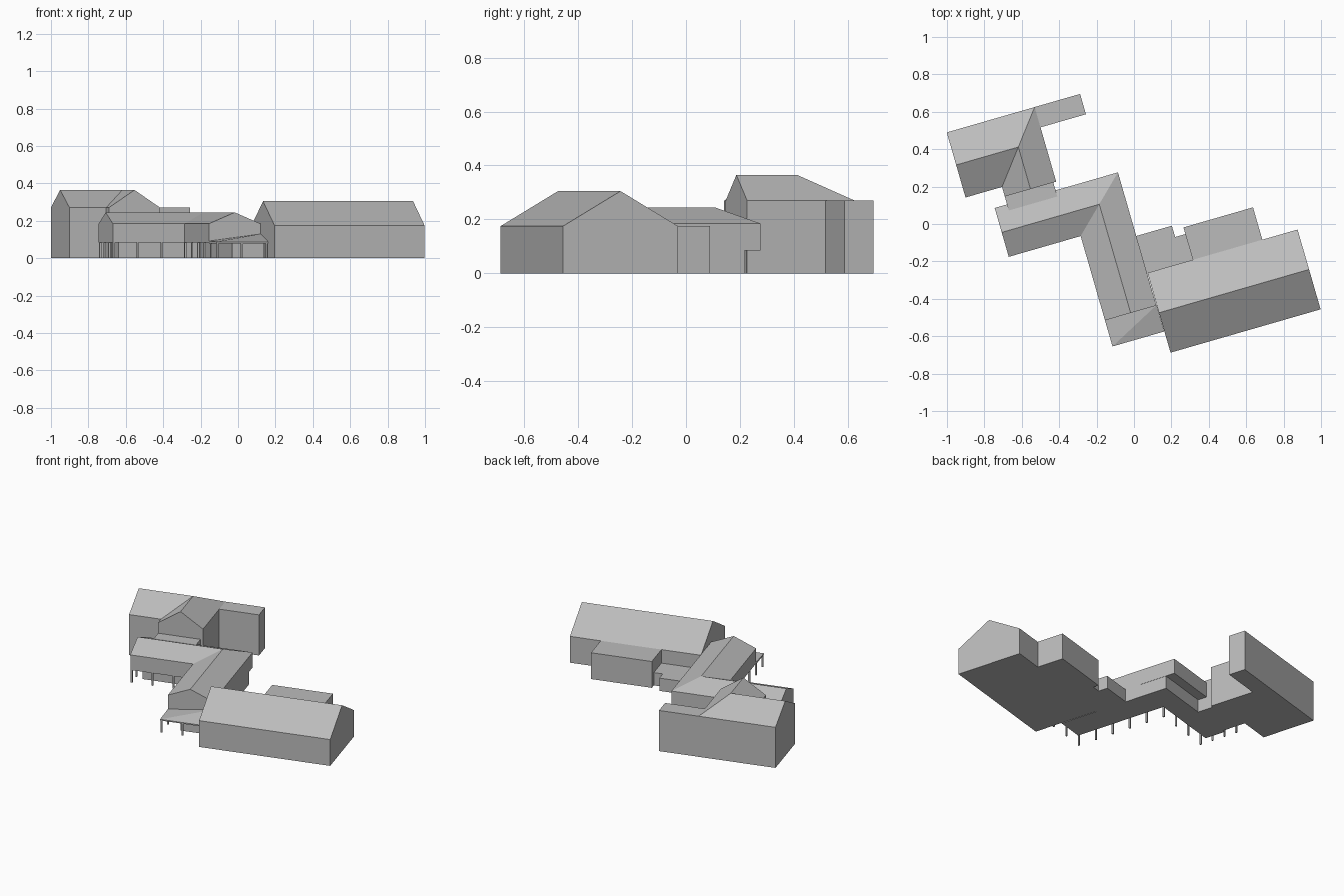
import bpy, math

cube = bpy.data.objects.get("Cube")
if cube:
    bpy.data.objects.remove(cube, do_unlink=True)

# Single plain colour
GREY = (0.5, 0.5, 0.5, 1.0)
mat = bpy.data.materials.new("plain_grey")
mat.use_nodes = True
mat.diffuse_color = GREY
bsdf = mat.node_tree.nodes["Principled BSDF"]
bsdf.inputs["Base Color"].default_value = GREY
bsdf.inputs["Roughness"].default_value = 0.8

SITE_ANGLE = math.radians(16.1)   # the whole complex is turned on its site


def add_mesh(name, verts, faces):
    me = bpy.data.meshes.new(name)
    me.from_pydata(verts, [], faces)
    me.materials.append(mat)
    ob = bpy.data.objects.new(name, me)
    ob.rotation_euler.z = SITE_ANGLE
    bpy.context.collection.objects.link(ob)
    return ob


def box(name, u0, u1, v0, v1, z0, z1):
    verts = [(u, v, z) for z in (z0, z1)
             for u, v in ((u0, v0), (u1, v0), (u1, v1), (u0, v1))]
    faces = [(3, 2, 1, 0), (4, 5, 6, 7)]
    faces += [(i, (i + 1) % 4, (i + 1) % 4 + 4, i + 4) for i in range(4)]
    return add_mesh(name, verts, faces)


def gabled_hall(name, u0, u1, v0, v1, eave, ridge):
    vm = (v0 + v1) / 2
    section = [(v0, 0), (v1, 0), (v1, eave), (vm, ridge), (v0, eave)]
    verts = [(u, v, z) for u in (u0, u1) for v, z in section]
    faces = [(4, 3, 2, 1, 0), (5, 6, 7, 8, 9)]
    faces += [(i, (i + 1) % 5, (i + 1) % 5 + 5, i + 5) for i in range(5)]
    return add_mesh(name, verts, faces)


def l_building(name, u0, us, u1, v0, vs, v1, z0, eave, ridge):
    """L plan: one gable faces -u, the other -v, joined by a hip and a valley."""
    um, vm = (us + u1) / 2, (vs + v1) / 2
    plan = [(u0, vs), (us, vs), (us, v0), (u1, v0), (u1, v1), (u0, v1)]
    verts = [(u, v, z) for z in (z0, eave) for u, v in plan]
    verts += [(u0, vm, ridge), (um, vm, ridge), (um, v0, ridge)]
    ra, rc, rb = 12, 13, 14
    faces = [
        (5, 4, 3, 2, 1, 0),                                        # floor
        (0, 1, 7, 6), (1, 2, 8, 7), (3, 4, 10, 9), (4, 5, 11, 10),  # walls
        (5, 0, 6, ra, 11), (2, 3, 9, rb, 8),                       # gables
        (6, 7, rc, ra), (7, 8, rb, rc),                            # inner slopes
        (9, 10, rc, rb), (10, 11, ra, rc),                         # outer slopes
    ]
    return add_mesh(name, verts, faces)


# Large hall with its flat annexes
gabled_hall("main_hall", -0.003, 0.832, -0.715, -0.271, 0.175, 0.305)
box("hall_annex", 0.249, 0.636, -0.275, -0.091, 0, 0.175)
box("low_annex", -0.008, 0.192, -0.275, -0.065, 0, 0.085)
box("low_annex_link", 0.19, 0.25, -0.275, -0.128, 0, 0.085)

# Raised L-shaped wing with recessed ground floor
FLOOR = 0.085
l_building("raised_wing", -0.692, -0.292, -0.006, -0.452, 0.017, 0.289,
           FLOOR, 0.185, 0.245)
box("ground_floor_west", -0.64, -0.007, 0.09, 0.228, 0, FLOOR)
box("ground_floor_south", -0.185, -0.007, -0.53, 0.1, 0, FLOOR)

# Entrance canopy: warped roof rising to the corner by the hall
canopy = [(-0.292, -0.597), (-0.004, -0.597), (-0.004, -0.45), (-0.292, -0.45)]
heights = [0.088, 0.088, 0.13, 0.092]
add_mesh("entrance_canopy",
         [(u, v, 0.08) for u, v in canopy] +
         [(u, v, z) for (u, v), z in zip(canopy, heights)],
         [(3, 2, 1, 0), (4, 5, 6), (4, 6, 7)] +
         [(i, (i + 1) % 4, (i + 1) % 4 + 4, i + 4) for i in range(4)])

# Tall L-shaped house, flat block and link to the wing
l_building("tall_house", -0.826, -0.623, -0.337, 0.333, 0.386, 0.748,
           0, 0.27, 0.365)
box("flat_block", -0.34, -0.084, 0.635, 0.748, 0, 0.27)
box("wing_link", -0.623, -0.353, 0.225, 0.336, 0, 0.2)

# Slim posts under the overhangs
posts = [(-0.685, 0.024 + 0.086 * i) for i in range(4)]         # west gable
posts += [(-0.685 + 0.133 * i, 0.024) for i in range(1, 4)]     # south eave
posts += [(-0.285, 0.024 - 0.123 * i) for i in range(6)]        # inner side
posts += [(-0.15, -0.591), (-0.012, -0.591)]                    # canopy front
P = 0.005
for i, (u, v) in enumerate(posts):
    box(f"post_{i + 1}", u - P, u + P, v - P, v + P, 0, FLOOR)
